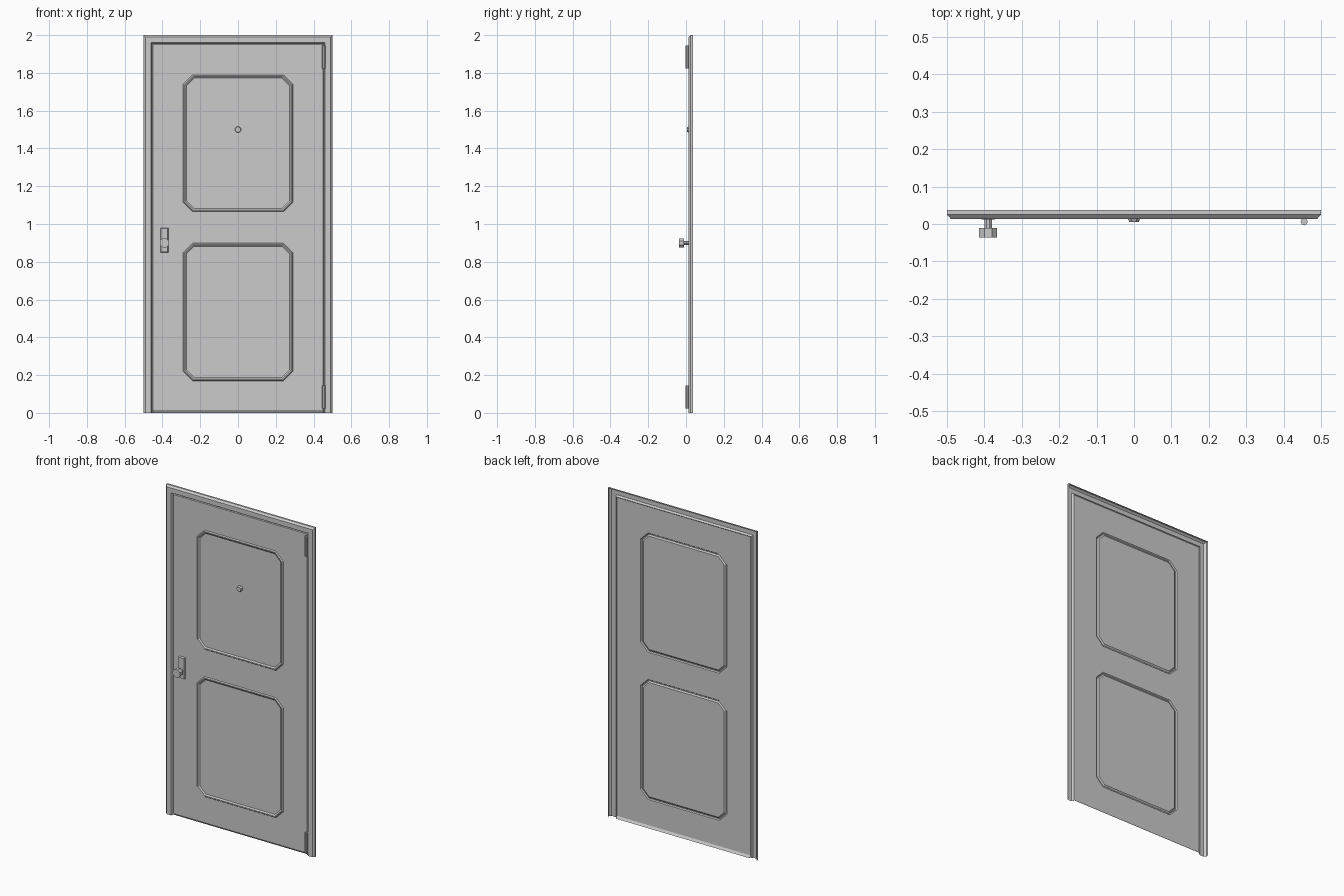
import bpy, bmesh
from math import pi
from mathutils import Matrix

if "Cube" in bpy.data.objects:
    bpy.data.objects.remove(bpy.data.objects["Cube"])

LEAF_Y = 0.022


def finish(bm, name, shell=False):
    bmesh.ops.recalc_face_normals(bm, faces=bm.faces[:])
    # open shells must face the front (-y)
    if shell and sum(f.calc_area() * f.normal.y for f in bm.faces) > 0:
        bmesh.ops.reverse_faces(bm, faces=bm.faces[:])
    mesh = bpy.data.meshes.new(name)
    bm.to_mesh(mesh)
    bm.free()
    ob = bpy.data.objects.new(name, mesh)
    bpy.context.collection.objects.link(ob)
    return ob


def bridge(bm, a, b, closed):
    n = len(a)
    for i in range(n if closed else n - 1):
        j = (i + 1) % n
        bm.faces.new((a[i], a[j], b[j], b[i]))


def turned(name, x, z, profile, sides=8):
    """Faceted turned part along y from (radius, y) pairs, capped."""
    bm = bmesh.new()
    rings = []
    for r, y in profile:
        m = Matrix.Translation((x, y, z)) @ Matrix.Rotation(pi / 2, 4, 'X') @ Matrix.Rotation(pi / sides, 4, 'Z')
        rings.append(bmesh.ops.create_circle(bm, segments=sides, radius=r, matrix=m)["verts"])
    for a, b in zip(rings, rings[1:]):
        bridge(bm, a, b, True)
    bm.faces.new(rings[0])
    bm.faces.new(rings[-1])
    return finish(bm, name)


# Door frame: open-backed moulding swept round both jambs and the head
bm = bmesh.new()
prev = None
for i, y in [(0, 0.037), (0, 0.025), (0.01, 0.014), (0.039, 0.014), (0.046, LEAF_Y + 0.004), (0.05, LEAF_Y)]:
    pts = [(-0.5 + i, 0.0), (-0.5 + i, 2 - i), (0.5 - i, 2 - i), (0.5 - i, 0.0)]
    ring = [bm.verts.new((px, y, pz)) for px, pz in pts]
    if prev:
        bridge(bm, prev, ring, False)
    prev = ring
finish(bm, "door_frame", True)


# Door leaf: sheet with two raised clipped-corner mouldings
def octagon(bm, inset, y, z0, z1, clip=0.05):
    w, c = 0.29 - inset, clip - inset * 0.586
    a, b = z0 + inset, z1 - inset
    pts = [(-w + c, a), (w - c, a), (w, a + c), (w, b - c),
           (w - c, b), (-w + c, b), (-w, b - c), (-w, a + c)]
    return [bm.verts.new((px, y, pz)) for px, pz in pts]


def loop_edges(bm, vs):
    return [bm.edges.new((vs[i], vs[(i + 1) % len(vs)])) for i in range(len(vs))]


bm = bmesh.new()
outer = [bm.verts.new((x, LEAF_Y, z)) for x, z in [(-0.45, 0.014), (0.45, 0.014), (0.45, 1.95), (-0.45, 1.95)]]
edges = loop_edges(bm, outer)
panels = []
for z0, z1 in [(0.17, 0.90), (1.065, 1.79)]:
    ring = octagon(bm, 0, LEAF_Y, z0, z1)
    edges += loop_edges(bm, ring)
    panels.append((ring, z0, z1))
bmesh.ops.triangle_fill(bm, edges=edges, use_beauty=True, use_dissolve=False, normal=(0, -1, 0))
for ring, z0, z1 in panels:
    for inset, y in [(0.005, 0.016), (0.010, 0.016), (0.018, LEAF_Y)]:
        nxt = octagon(bm, inset, y, z0, z1)
        bridge(bm, ring, nxt, True)
        ring = nxt
    bm.faces.new(ring)
# sloping bottom edge
low = [bm.verts.new((x, LEAF_Y + 0.009, 0)) for x in (-0.45, 0.45)]
bm.faces.new((low[0], low[1], outer[1], outer[0]))
finish(bm, "door_leaf", True)

# Lock plate with slightly tapered front
bm = bmesh.new()
bmesh.ops.create_cube(bm, size=1, matrix=Matrix.Translation((-0.39, 0.017, 0.915)) @ Matrix.Diagonal((0.042, 0.010, 0.13, 1)))
for v in bm.verts:
    if v.co.y < 0.017:
        v.co.x += 0.003 if v.co.x < -0.39 else -0.003
        v.co.z += 0.003 if v.co.z < 0.915 else -0.003
finish(bm, "lock_plate")

# Knob and peephole
turned("door_knob", -0.39, 0.90, [(0.011, 0.014), (0.011, -0.011), (0.026, -0.011), (0.026, -0.036)])
turned("peephole", 0, 1.5, [(0.017, LEAF_Y), (0.017, 0.013), (0.014, 0.006)])

# Hinge barrels
for label, z in [("lower", 0.083), ("upper", 1.885)]:
    bm = bmesh.new()
    bmesh.ops.create_cone(bm, cap_ends=True, segments=8, radius1=0.0095, radius2=0.0095, depth=0.122,
                          matrix=Matrix.Translation((0.455, 0.006, z)))
    finish(bm, label + "_hinge")
